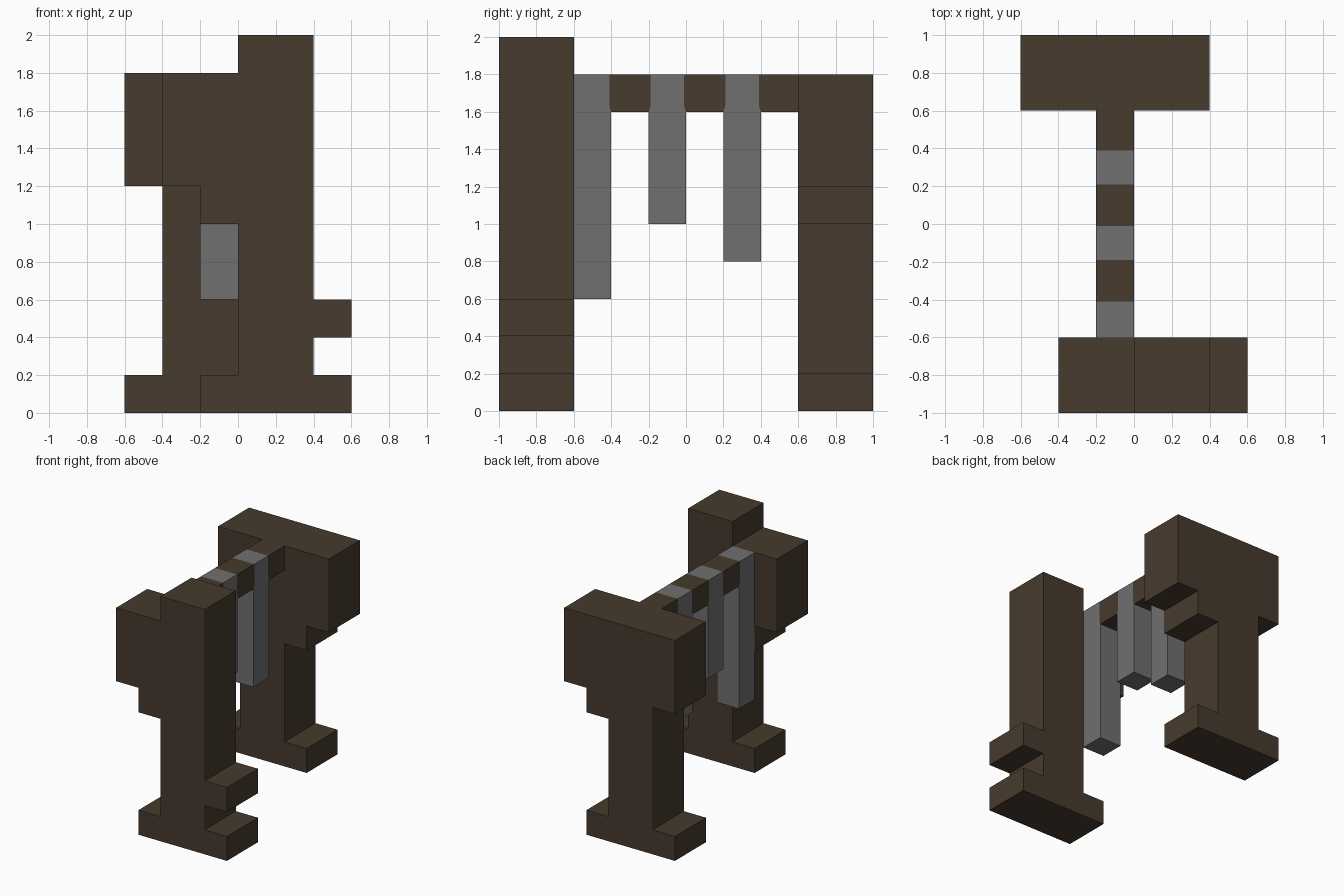
import bpy
import bmesh
from mathutils import Vector

default_cube = bpy.data.objects.get("Cube")
if default_cube:
    bpy.data.objects.remove(default_cube, do_unlink=True)


def make_material(name, colour):
    mat = bpy.data.materials.new(name)
    mat.use_nodes = True
    mat.diffuse_color = colour
    mat.node_tree.nodes["Principled BSDF"].inputs["Base Color"].default_value = colour
    return mat


def extrude_profile(name, profile, axis, start, end, mat):
    """Extrude a flat (u, z) outline along the x or y axis."""
    bm = bmesh.new()
    if axis == "y":
        points = [Vector((u, start, z)) for u, z in profile]
        offset = Vector((0, end - start, 0))
    else:
        points = [Vector((start, u, z)) for u, z in profile]
        offset = Vector((end - start, 0, 0))
    face = bm.faces.new([bm.verts.new(p) for p in points])
    result = bmesh.ops.extrude_face_region(bm, geom=[face], use_keep_orig=True)
    moved = [g for g in result["geom"] if isinstance(g, bmesh.types.BMVert)]
    bmesh.ops.translate(bm, verts=moved, vec=offset)
    bmesh.ops.recalc_face_normals(bm, faces=bm.faces)
    mesh = bpy.data.meshes.new(name)
    bm.to_mesh(mesh)
    bm.free()
    mesh.materials.append(mat)
    obj = bpy.data.objects.new(name, mesh)
    bpy.context.scene.collection.objects.link(obj)
    return obj


wood = make_material("dark brown wood", (0.063, 0.043, 0.026, 1))
stone = make_material("grey stone", (0.16, 0.16, 0.16, 1))

# Front post: foot, side peg, tall column and stepped bracket
front_outline = [
    (-0.2, 0), (0.6, 0), (0.6, 0.2), (0.4, 0.2), (0.4, 0.4), (0.6, 0.4),
    (0.6, 0.6), (0.4, 0.6), (0.4, 2), (0, 2), (0, 1.8), (-0.4, 1.8),
    (-0.4, 1.2), (-0.2, 1.2), (-0.2, 1), (0, 1), (0, 0.2), (-0.2, 0.2),
]
extrude_profile("front_post", front_outline, "y", -1, -0.6, wood)

# Back post: foot, column and broad stepped head
back_outline = [
    (-0.6, 0), (0.2, 0), (0.2, 0.2), (0, 0.2), (0, 1), (0.2, 1),
    (0.2, 1.2), (0.4, 1.2), (0.4, 1.8), (-0.6, 1.8), (-0.6, 1.2),
    (-0.4, 1.2), (-0.4, 0.2), (-0.6, 0.2),
]
extrude_profile("back_post", back_outline, "y", 0.6, 1, wood)

# Crossbeam pieces and the hanging bars set between them
LEFT, RIGHT = -0.2, 0
TOP, UNDER, SHOULDER, NOTCH = 1.8, 1.6, 1.63, 0.01


def beam_piece(number, y0, y1, end_notch):
    outline = [(y0, UNDER), (y1, UNDER), (y1 + end_notch, SHOULDER),
               (y1 + end_notch, TOP), (y0 - NOTCH, TOP), (y0 - NOTCH, SHOULDER)]
    extrude_profile(f"beam_piece_{number}", outline, "x", LEFT, RIGHT, wood)


def hanging_bar(number, y0, y1, bottom, start_notch):
    outline = [(y0, bottom), (y1, bottom), (y1, UNDER), (y1 - NOTCH, SHOULDER),
               (y1 - NOTCH, TOP), (y0 + start_notch, TOP)]
    if start_notch:
        outline += [(y0 + start_notch, SHOULDER), (y0, UNDER)]
    extrude_profile(f"hanging_bar_{number}", outline, "x", LEFT, RIGHT, stone)


for i, bottom in enumerate((0.6, 1.0, 0.8)):
    y = -0.6 + 0.4 * i
    hanging_bar(i + 1, y, y + 0.2, bottom, NOTCH if i else 0)
    beam_piece(i + 1, y + 0.2, y + 0.4, NOTCH if i < 2 else 0)
